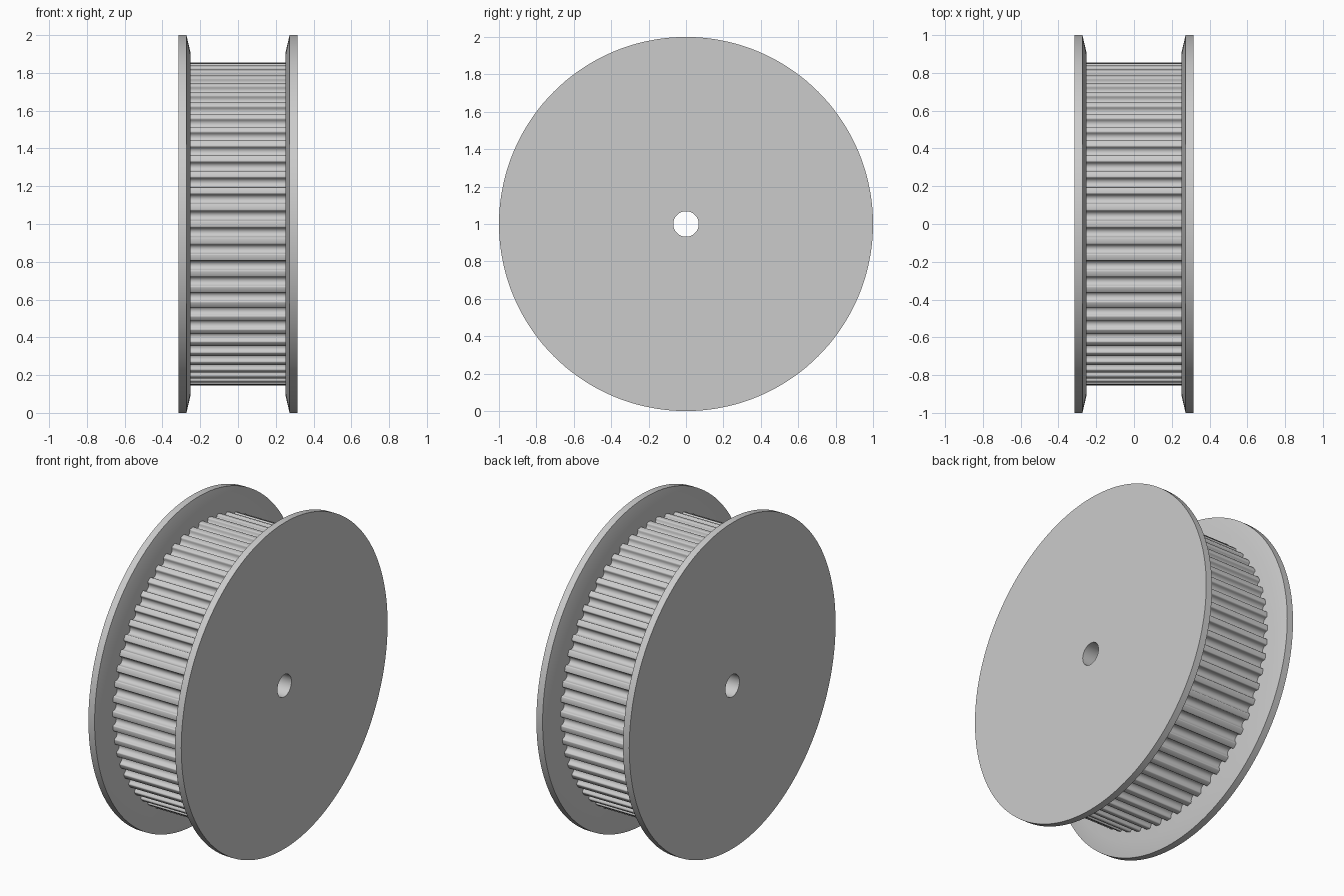
import bpy, bmesh, math
from math import sin, cos, pi
from mathutils import Vector

cube = bpy.data.objects.get("Cube")
if cube:
    bpy.data.objects.remove(cube, do_unlink=True)

TEETH = 60
BORE = 0.068
LAND = 0.855          # radius at the tooth tops
INNER, OUTER = 0.252, 0.315   # flange faces along x
CENTRE = Vector((0, 0, 1))

grey = bpy.data.materials.new("light grey metal")
grey.use_nodes = True
colour = (0.6, 0.6, 0.6, 1)
grey.diffuse_color = colour
grey.node_tree.nodes["Principled BSDF"].inputs["Base Color"].default_value = colour


def polar(x, r, a):
    return CENTRE + Vector((x, r * cos(a), r * sin(a)))


def loft(name, rings):
    """Join equal rings of points into a closed loop of quads."""
    bm = bmesh.new()
    loops = [[bm.verts.new(p) for p in ring] for ring in rings]
    n = len(loops[0])
    for a, b in zip(loops, loops[1:] + loops[:1]):
        for i in range(n):
            j = (i + 1) % n
            bm.faces.new((a[i], a[j], b[j], b[i]))
    bmesh.ops.recalc_face_normals(bm, faces=bm.faces)
    mesh = bpy.data.meshes.new(name)
    bm.to_mesh(mesh)
    bm.free()
    mesh.materials.append(grey)
    obj = bpy.data.objects.new(name, mesh)
    bpy.context.collection.objects.link(obj)
    bpy.ops.object.select_all(action='DESELECT')
    obj.select_set(True)
    bpy.context.view_layer.objects.active = obj
    bpy.ops.object.shade_smooth_by_angle(angle=math.radians(35))
    return obj


# Flanges: bevelled discs with a bore
SEGMENTS = 144
for side, name in ((1, "left_flange"), (-1, "right_flange")):
    profile = [(INNER, BORE), (INNER, 0.91), (0.273, 1.0), (OUTER, 1.0), (OUTER, BORE)]
    loft(name, [[polar(side * x, r, 2 * pi * i / SEGMENTS) for i in range(SEGMENTS)]
                for x, r in profile])

# Toothed drum: round grooves with softened tooth corners
groove_r = 0.025
half = [(groove_r * sin(t), LAND - 0.009 - groove_r * cos(t))
        for t in (k * pi / 12 for k in range(7))]
half += [(0.0265, LAND - 0.004), (0.029, LAND - 0.001), (0.032, LAND)]
groove = [(-s, r) for s, r in reversed(half[1:])] + half
outline = [(2 * pi * (k + 0.5) / TEETH + s / LAND, r)
           for k in range(TEETH) for s, r in groove]
loft("toothed_drum", [[polar(x, r if outer else BORE, a) for a, r in outline]
                      for x, outer in ((-INNER, 0), (-INNER, 1), (INNER, 1), (INNER, 0))])
